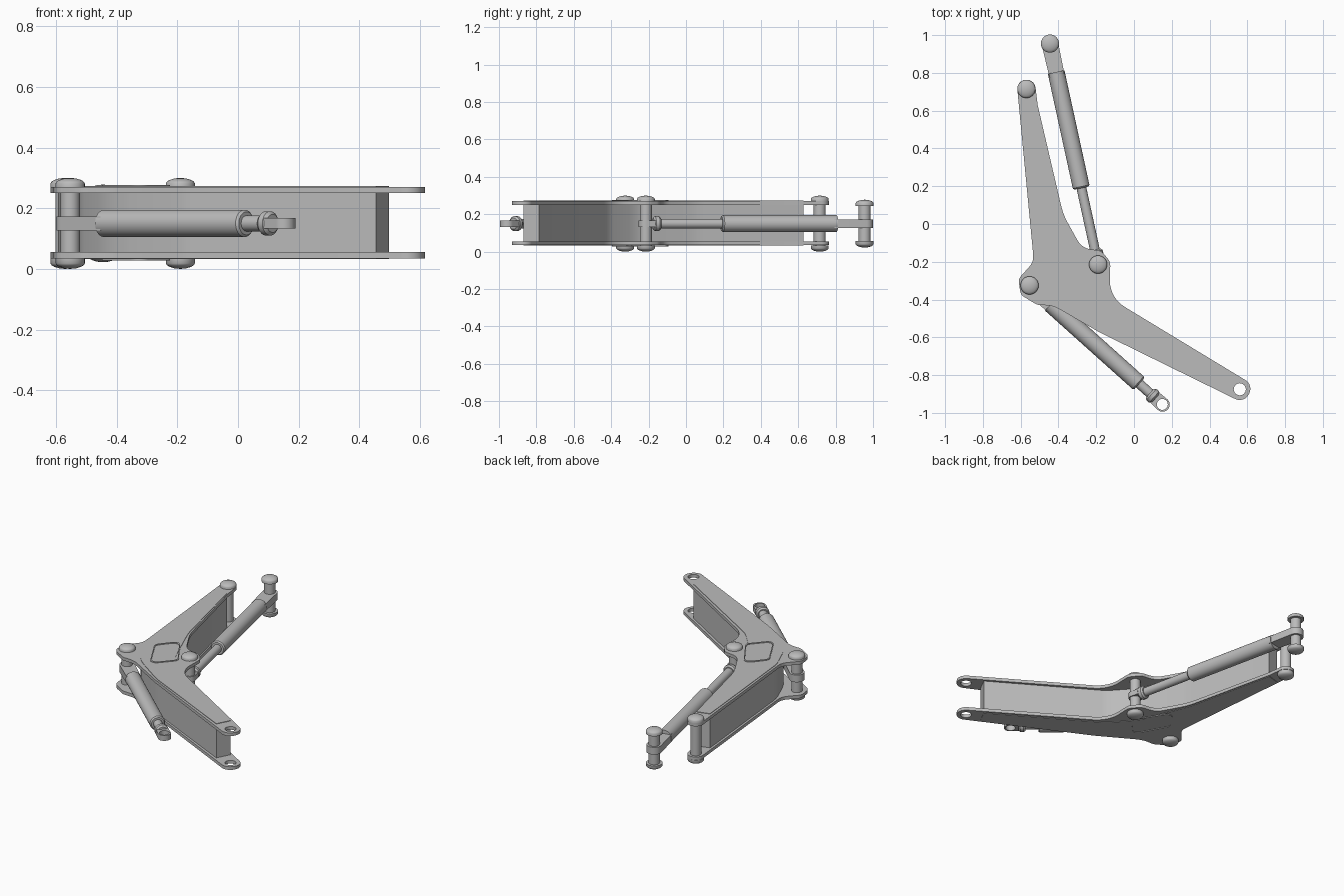
import bpy, bmesh, math
from mathutils import Vector

if "Cube" in bpy.data.objects:
    bpy.data.objects.remove(bpy.data.objects["Cube"])

steel = bpy.data.materials.new("steel_grey")
steel.diffuse_color = (0.5, 0.5, 0.5, 1)
steel.use_nodes = True
steel.node_tree.nodes["Principled BSDF"].inputs["Base Color"].default_value = steel.diffuse_color


def finish(ob, angle=35):
    ob.data.materials.clear()
    ob.data.materials.append(steel)
    bpy.ops.object.select_all(action='DESELECT')
    ob.select_set(True)
    bpy.context.view_layer.objects.active = ob
    bpy.ops.object.shade_smooth_by_angle(angle=math.radians(angle))
    return ob


def fillet(corners):
    """Turn (x, y, radius) corners into a closed outline with arcs."""
    out, n = [], len(corners)
    for i, (x, y, r) in enumerate(corners):
        p = Vector((x, y))
        a = Vector(corners[i - 1][:2]) - p
        b = Vector(corners[(i + 1) % n][:2]) - p
        la, lb = a.length, b.length
        a, b = a / la, b / lb
        half = a.angle(b) / 2
        t = min(r / math.tan(half), 0.49 * min(la, lb))
        if t < 1e-3:
            out.append(p)
            continue
        r = t * math.tan(half)
        c = p + (a + b).normalized() * (r / math.sin(half))
        s, e = p + a * t - c, p + b * t - c
        sweep = s.angle_signed(e)          # clockwise positive
        a0 = math.atan2(s.y, s.x)
        steps = max(3, int(abs(sweep) / 0.17))
        out += [c + Vector((math.cos(a0 - sweep * k / steps), math.sin(a0 - sweep * k / steps))) * r
                for k in range(steps + 1)]
    return out


def circle(c, r, n=32):
    return [Vector((c[0] + r * math.cos(2 * math.pi * k / n),
                    c[1] + r * math.sin(2 * math.pi * k / n))) for k in range(n)]


def prism(name, loops, z0, z1):
    """Flat outline with holes, extruded from z0 to z1."""
    cu = bpy.data.curves.new(name, 'CURVE')
    cu.dimensions, cu.fill_mode, cu.extrude = '2D', 'BOTH', (z1 - z0) / 2
    for pts in loops:
        sp = cu.splines.new('POLY')
        sp.points.add(len(pts) - 1)
        for q, p in zip(sp.points, pts):
            q.co = (p[0], p[1], 0, 1)
        sp.use_cyclic_u = True
    tmp = bpy.data.objects.new(name + "_curve", cu)
    bpy.context.collection.objects.link(tmp)
    me = bpy.data.meshes.new_from_object(tmp.evaluated_get(bpy.context.evaluated_depsgraph_get()))
    bpy.data.objects.remove(tmp)
    bm = bmesh.new()
    bm.from_mesh(me)
    bmesh.ops.remove_doubles(bm, verts=bm.verts, dist=1e-5)
    bmesh.ops.translate(bm, verts=bm.verts, vec=(0, 0, (z0 + z1) / 2))
    bmesh.ops.recalc_face_normals(bm, faces=bm.faces)
    bm.to_mesh(me)
    bm.free()
    ob = bpy.data.objects.new(name, me)
    bpy.context.collection.objects.link(ob)
    return finish(ob)


def lathe(name, profile, origin, axis=(0, 0, 1), n=32):
    """Revolve (radius, distance) points around an axis."""
    bm = bmesh.new()
    rings = []
    for r, d in profile:
        if r == 0:
            rings.append([bm.verts.new((0, 0, d))] * n)
        else:
            rings.append([bm.verts.new((p.x, p.y, d)) for p in circle((0, 0), r, n)])
    for lo, hi in zip(rings, rings[1:]):
        for k in range(n):
            m = (k + 1) % n
            bm.faces.new(list(dict.fromkeys((lo[k], lo[m], hi[m], hi[k]))))
    bmesh.ops.recalc_face_normals(bm, faces=bm.faces)
    me = bpy.data.meshes.new(name)
    bm.to_mesh(me)
    bm.free()
    ob = bpy.data.objects.new(name, me)
    bpy.context.collection.objects.link(ob)
    ob.rotation_mode = 'QUATERNION'
    ob.rotation_quaternion = Vector((0, 0, 1)).rotation_difference(Vector(axis))
    ob.location = origin
    return finish(ob)


def tongue(name, c, d, length, r, hole, z0, z1):
    """Rounded lug around c, reaching back along d."""
    c, d = Vector(c), Vector(d).normalized()
    s = Vector((-d.y, d.x)) * r
    tip, back = c - d * r, c + d * length
    pts = [(*(tip + s), r * 0.98), (*(tip - s), r * 0.98), (*(back - s * .9), 0), (*(back + s * .9), 0)]
    prism(name, [fillet(pts)] + ([circle(c, hole)] if hole else []), z0, z1)


def pin(name, c, z0, z1):
    head = [(0, 0), (.02, .002), (.036, .007), (.044, .012), (.048, .018), (.048, .034), (.032, .034)]
    h = z1 - z0
    lathe(name, head + [(r, h - d) for r, d in reversed(head)], (*c, z0))


# joint positions
TIP, ELBOW, EAR, FOOT = (-.57, .715), (-.553, -.325), (-.19, -.215), (.56, -.875)
FAR, EYE, MID = (-.445, .955), (.15, -.955), .15

# boom side plates
plate = fillet([(-.527, .768, .047), (-.622, .758, .047), (-.53, -.2, .08), (-.612, -.29, .045),
                (-.6, -.375, .045), (-.51, -.43, .06), (-.43, -.43, .15), (-.18, -.575, .3),
                (.582, -.949, .054), (.634, -.853, .054), (-.13, -.39, .16), (-.125, -.2, .06),
                (-.175, -.14, .05), (-.275, -.13, .12), (-.375, .05, .35), (-.51, .63, 0)])
for name, z in (("lower_plate", .035), ("upper_plate", .25)):
    prism(name, [plate, circle(FOOT, .032)], z, z + .02)

# boom box body
body = fillet([(-.593, .605, 0), (-.52, -.17, .25), (-.43, -.39, .3), (-.18, -.563, .3), (.455, -.868, 0),
               (.497, -.787, 0), (-.13, -.41, .2), (-.26, -.265, .3), (-.385, .05, .5), (-.516, .627, 0)])
prism("boom_body", [body], .032, .273)

# inspection hatch frames on both faces
def hatch(k):
    cx, cy = -.335, -.25
    return fillet([(cx + (x - cx) * k, cy + (y - cy) * k, .035 * k)
                   for x, y in ((-.33, -.42), (-.455, -.19), (-.355, -.07), (-.215, -.29))])
for name, z in (("lower_hatch_frame", .028), ("upper_hatch_frame", .273)):
    prism(name, [hatch(1), hatch(.92)], z, z + .004)

# joint pins
pin("tip_pin", TIP, 0, .3)
pin("elbow_pin", ELBOW, 0, .3)
pin("ear_pin", EAR, 0, .3)
pin("far_pin", FAR, .022, .278)


def ram(name, a, b, start, end, collar, eye_hole):
    """Hydraulic cylinder from joint a to joint b."""
    a, b = Vector(a), Vector(b)
    d = b - a
    L = d.length
    u = d / L
    axis, org = (u.x, u.y, 0), (a.x, a.y, MID)
    lathe(name + "_barrel", [(0, start), (.045, start), (.045, end - .008), (.038, end), (0, end)], org, axis)
    lathe(name + "_rod", [(0, end - .02), (.026, end - .02), (.026, L - collar), (0, L - collar)], org, axis)
    lathe(name + "_collar", [(0, L - collar - .02), (.032, L - collar - .02), (.04, L - collar - .01),
                             (.04, L - collar + .01), (.03, L - collar + .02), (0, L - collar + .02)], org, axis)
    tongue(name + "_base_lug", a, u, start + .02, .045, 0, .127, .173)
    tongue(name + "_rod_eye", b, -u, collar + .01, .039, eye_hole, .133, .167)


ram("long_ram", FAR, EAR, .154, .783, .06, 0)
ram("short_ram", ELBOW, EYE, .15, .78, .068, .029)
